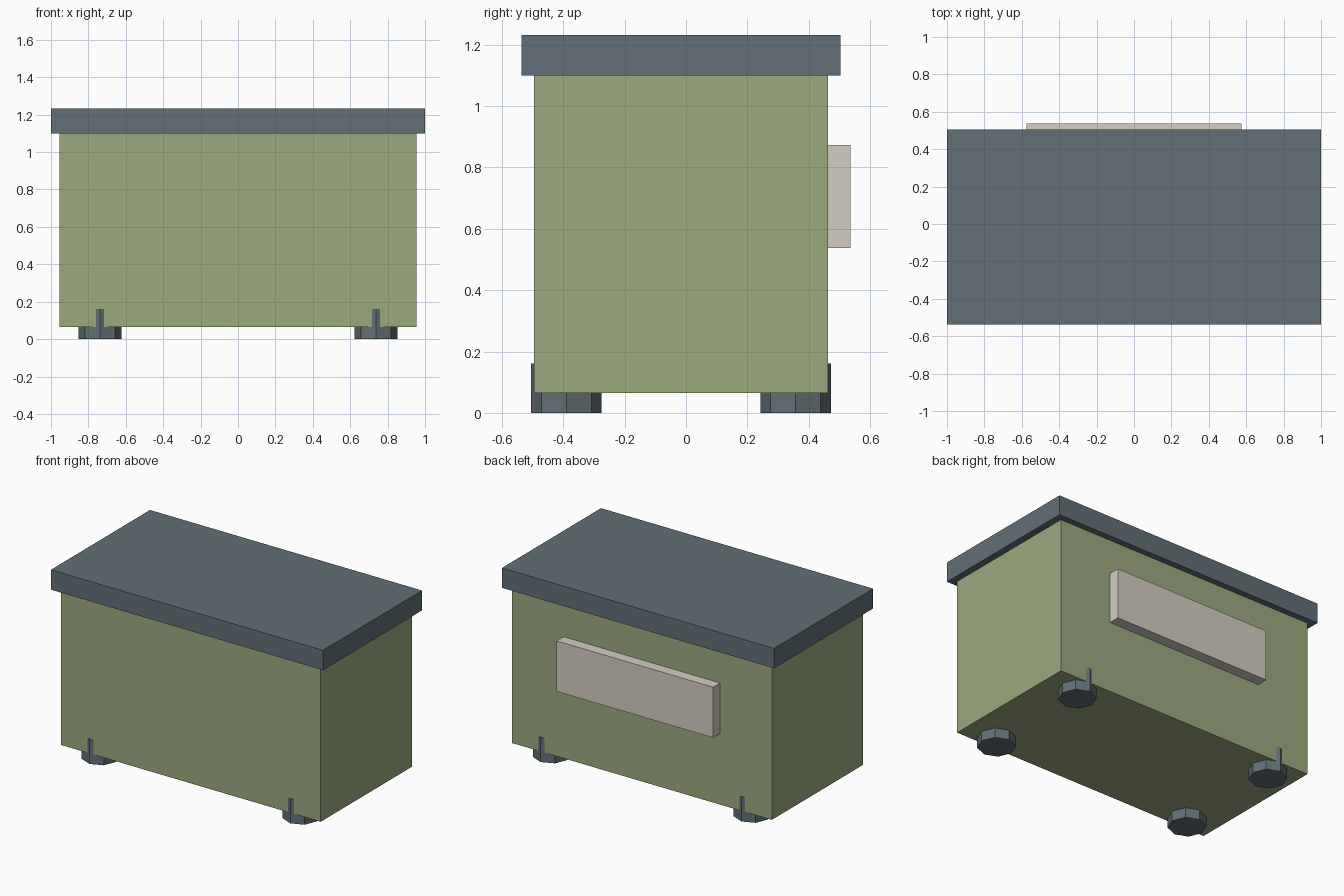
import bpy
from math import radians

if "Cube" in bpy.data.objects:
    bpy.data.objects.remove(bpy.data.objects["Cube"])


def material(name, rgb):
    m = bpy.data.materials.new(name)
    m.diffuse_color = (*rgb, 1)
    m.use_nodes = True
    m.node_tree.nodes["Principled BSDF"].inputs["Base Color"].default_value = m.diffuse_color
    return m


GREEN = material("green", (0.33, 0.40, 0.21))
SLATE = material("slate", (0.12, 0.16, 0.18))
BEIGE = material("beige", (0.66, 0.62, 0.54))


def finish(name, mat):
    ob = bpy.context.object
    ob.name = name
    ob.data.materials.append(mat)
    bpy.ops.object.transform_apply(location=False, rotation=True, scale=True)


def box(name, lo, hi, mat):
    centre = [(a + b) / 2 for a, b in zip(lo, hi)]
    bpy.ops.mesh.primitive_cube_add(size=1, location=centre)
    bpy.context.object.scale = [b - a for a, b in zip(lo, hi)]
    finish(name, mat)


# Main container, overhanging lid and back panel
box("body", (-0.955, -0.496, 0.065), (0.955, 0.463, 1.10), GREEN)
box("lid", (-1, -0.536, 1.10), (1, 0.504, 1.232), SLATE)
box("back_panel", (-0.575, 0.463, 0.537), (0.575, 0.536, 0.873), BEIGE)

# Octagonal feet, one corner poking out through the body wall
for end, y in (("front", -0.39), ("back", 0.357)):
    for side, x in (("left", -0.738), ("right", 0.738)):
        bpy.ops.mesh.primitive_cylinder_add(vertices=8, radius=0.115, depth=0.161,
                                            location=(x, y, 0.0805))
        finish(f"{end}_{side}_foot", SLATE)
